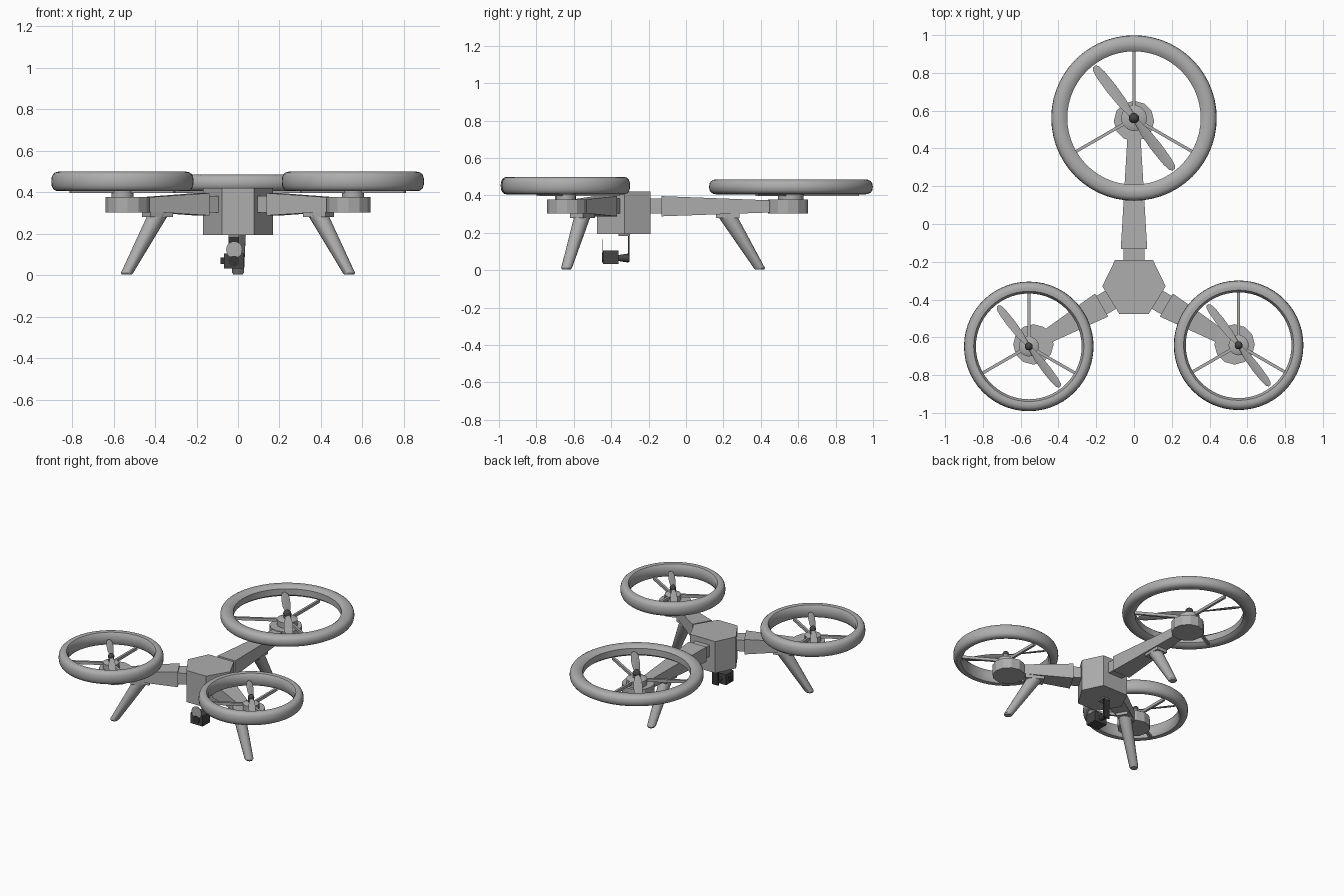
import bpy, math
from math import sin, cos, pi, radians
from mathutils import Matrix, Vector

if "Cube" in bpy.data.objects:
    bpy.data.objects.remove(bpy.data.objects["Cube"])


def material(name, v):
    m = bpy.data.materials.new(name)
    m.diffuse_color = (v, v, v, 1)
    m.use_nodes = True
    m.node_tree.nodes["Principled BSDF"].inputs["Base Color"].default_value = m.diffuse_color
    return m


GREY = material("hull grey", 0.42)
MID = material("mid grey", 0.25)
DARK = material("dark grey", 0.06)
BLACK = material("soft black", 0.035)


def loft(name, rings, mat, matrix=Matrix(), smooth=False, closed=False):
    """Skin a list of equal-length point loops; cap the ends unless closed."""
    n, k = len(rings[0]), len(rings)
    verts = [matrix @ Vector(p) for r in rings for p in r]
    faces = []
    for i in range(k if closed else k - 1):
        a, b = i * n, ((i + 1) % k) * n
        faces += [(a + j, a + (j + 1) % n, b + (j + 1) % n, b + j) for j in range(n)]
    if not closed:
        faces += [tuple(range(n))[::-1], tuple(range((k - 1) * n, k * n))]
    me = bpy.data.meshes.new(name)
    me.from_pydata(verts, [], faces)
    me.materials.append(mat)
    ob = bpy.data.objects.new(name, me)
    bpy.context.collection.objects.link(ob)
    bpy.ops.object.select_all(action='DESELECT')
    ob.select_set(True)
    bpy.context.view_layer.objects.active = ob
    bpy.ops.object.mode_set(mode='EDIT')
    bpy.ops.mesh.select_all(action='SELECT')
    bpy.ops.mesh.normals_make_consistent(inside=False)
    bpy.ops.object.mode_set(mode='OBJECT')
    if smooth:
        bpy.ops.object.shade_smooth_by_angle(angle=radians(35))
    return ob


def circle(r, z, n, c=(0, 0), ry=None):
    ry = ry or r
    return [(c[0] + r * cos(2 * pi * i / n), c[1] + ry * sin(2 * pi * i / n), z) for i in range(n)]


def rect_x(x, hw, z0, z1):
    return [(x, -hw, z0), (x, hw, z0), (x, hw, z1), (x, -hw, z1)]


def box(name, x0, x1, y0, y1, z0, z1, mat):
    rings = [[(x, y0, z0), (x, y1, z0), (x, y1, z1), (x, y0, z1)] for x in (x0, x1)]
    return loft(name, rings, mat)


def cylinder_y(name, c, r0, r1, y0, y1, mat, n=16):
    rings = [[(c[0] + r * cos(2 * pi * i / n), y, c[1] + r * sin(2 * pi * i / n)) for i in range(n)]
             for r, y in ((r0, y0), (r1, y1))]
    return loft(name, rings, mat, smooth=True)


# Six-sided body
CY = -0.33
hexa = [(0.1, -0.19), (0.168, -0.33), (0.077, -0.477), (-0.077, -0.477), (-0.168, -0.33), (-0.1, -0.19)]
loft("body", [[(x, y, z) for x, y in hexa] for z in (0.193, 0.42)], GREY)


def arm(label, angle, pod, leg_in):
    """Arm, motor pod and landing leg, built along +x and turned into place."""
    m = Matrix.Translation((0, CY, 0)) @ Matrix.Rotation(radians(angle), 4, 'Z')
    loft(label + "_arm_joint", [rect_x(0.1, 0.056, 0.303, 0.383), rect_x(0.205, 0.056, 0.303, 0.383)], GREY, m)
    loft(label + "_arm", [rect_x(0.198, 0.07, 0.288, 0.396), rect_x(pod, 0.03, 0.312, 0.37)], GREY, m)
    loft(label + "_motor_pod", [circle(0.107, z, 12, (pod, 0)) for z in (0.303, 0.377)], GREY, m)
    # leg leans outward and tapers to the foot
    box_c = leg_in + 0.005
    loft(label + "_leg_mount", [rect_x(box_c - 0.065, 0.04, 0.28, 0.305), rect_x(box_c + 0.06, 0.04, 0.28, 0.305)], GREY, m)
    loft(label + "_leg", [circle(0.052, 0.292, 16, (leg_in, 0), 0.042),
                          circle(0.03, 0.012, 16, (leg_in + 0.172, 0), 0.029),
                          circle(0.024, 0.003, 16, (leg_in + 0.175, 0), 0.022)], GREY, m, True)


arm("back", 90, 0.875, 0.55)
arm("right", -30, 0.615, 0.445)
arm("left", 210, 0.615, 0.445)


def rotor(label, x, y, R, r_in, z0, z1):
    """Ducted rotor: ring, spokes, motor, propeller and hub cap."""
    m = Matrix.Translation((x, y, 0))
    s = R / 0.438
    zc, h = (z0 + z1) / 2, (z1 - z0) / 2
    # D-shaped ring profile: vertical inner wall, rounded outside
    prof = [(r_in, -0.55), (r_in, 0.55)]
    for i in range(11):
        t = pi * 0.62 - pi * 1.24 * i / 10
        c, sn = cos(t), sin(t)
        rr = (R - 0.045 * s) + 0.045 * s * math.copysign(abs(c) ** 0.8, c)
        prof.append((rr, math.copysign(abs(sn) ** 0.85, sn)))
    n = 56
    rings = [[(r * cos(2 * pi * k / n), r * sin(2 * pi * k / n), zc + h * q) for r, q in prof] for k in range(n)]
    loft(label + "_ring", rings, GREY, m, True, True)
    # spokes
    for i, a in enumerate((90, 210, 330)):
        loft(f"{label}_spoke_{i + 1}", [rect_x(0.02, 0.008, z0 - 0.008, z0 + 0.012),
                                        rect_x(r_in + 0.01, 0.008, z0 - 0.008, z0 + 0.012)],
             GREY, m @ Matrix.Rotation(radians(a), 4, 'Z'))
    # motor and shaft
    loft(label + "_motor", [circle(0.068 * s, 0.37, 20), circle(0.068 * s, z0 + 0.012, 20),
                            circle(0.05 * s, z0 + 0.02, 20)], GREY, m, True)
    loft(label + "_shaft", [circle(0.024 * s, z, 12) for z in (z0, zc + 0.01)], MID, m, True)
    # twisted propeller blades: (span, half chord, pitch)
    stations = ((0.0, 0.014, 28), (0.04, 0.018, 28), (0.1, 0.028, 24), (0.2, 0.031, 18),
                (0.29, 0.027, 13), (0.33, 0.02, 11), (0.345, 0.008, 10))
    for i in range(2):
        rings = []
        for d, w, p in stations:
            c, sn = cos(radians(p)), sin(radians(p))
            rings.append([(d * s, u * c - v * sn, u * sn + v * c)
                          for u, v in ((-w * s, 0), (0, -0.004), (w * s, 0), (0, 0.004))])
        loft(f"{label}_blade_{i + 1}", rings, GREY,
             m @ Matrix.Translation((0, 0, zc)) @ Matrix.Rotation(radians(127.5 + 180 * i), 4, 'Z'), True)
    # hub cap
    caps = [circle(max(0.027 * s * sin(pi * k / 8), 0.001), zc + 0.008 - 0.027 * s * cos(pi * k / 8), 12)
            for k in range(9)]
    loft(label + "_hub_cap", caps, DARK, m, True)


rotor("back", 0, 0.561, 0.438, 0.353, 0.405, 0.486)
rotor("right", 0.554, -0.642, 0.343, 0.28, 0.405, 0.499)
rotor("left", -0.557, -0.648, 0.343, 0.28, 0.405, 0.499)

# Camera gimbal under the body
box("gimbal_plate", -0.045, 0.005, -0.36, -0.3, 0.183, 0.196, MID)
box("gimbal_strut", -0.045, 0.005, -0.311, -0.301, 0.045, 0.19, BLACK)
cylinder_y("tilt_motor", (-0.02, 0.065), 0.016, 0.024, -0.362, -0.308, DARK)
box("camera_body", -0.068, 0.03, -0.445, -0.36, 0.032, 0.106, DARK)
box("camera_knob", -0.084, -0.068, -0.42, -0.385, 0.055, 0.085, BLACK)
cylinder_y("camera_lens", (-0.02, 0.068), 0.026, 0.026, -0.45, -0.44, BLACK)
cylinder_y("camera_disc", (-0.018, 0.124), 0.039, 0.039, -0.447, -0.443, GREY, 20)
